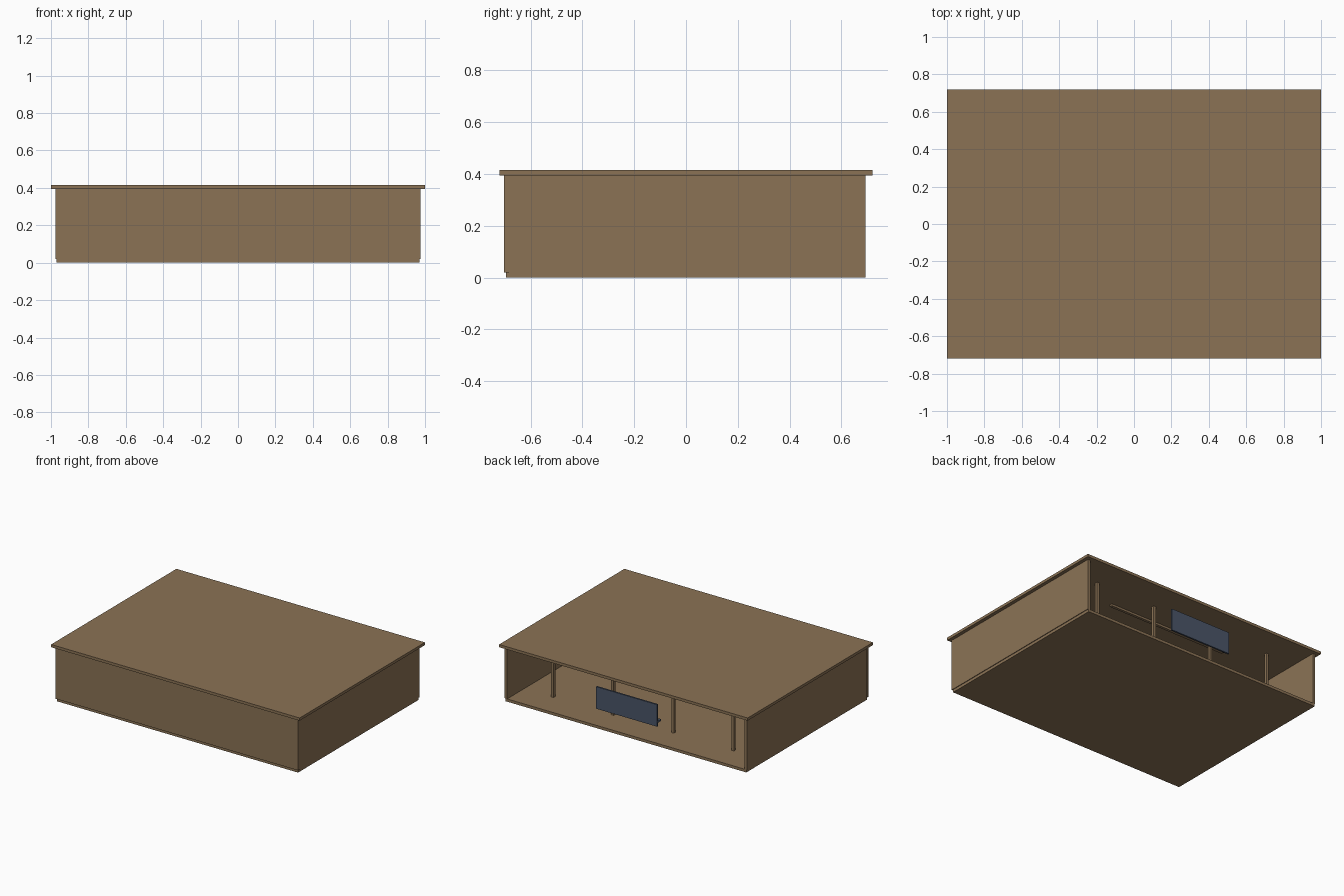
import bpy

cube = bpy.data.objects.get("Cube")
if cube:
    bpy.data.objects.remove(cube, do_unlink=True)


def make_material(name, color):
    mat = bpy.data.materials.new(name)
    mat.use_nodes = True
    mat.diffuse_color = color
    mat.node_tree.nodes["Principled BSDF"].inputs["Base Color"].default_value = color
    return mat


WOOD = make_material("brown wood", (0.258, 0.171, 0.091, 1))
SLATE = make_material("slate blue", (0.069, 0.091, 0.138, 1))


def box(name, xs, ys, zs, mat=WOOD):
    """Axis-aligned box given its extent along each axis."""
    spans = (xs, ys, zs)
    bpy.ops.mesh.primitive_cube_add(size=1, location=[(a + b) / 2 for a, b in spans])
    obj = bpy.context.object
    obj.name = name
    obj.scale = [b - a for a, b in spans]
    bpy.ops.object.transform_apply(location=False, rotation=False, scale=True)
    obj.data.materials.append(mat)
    return obj


FLOOR, CEILING = 0.02, 0.395

# Case: overhanging top, floor, front wall and two sides, open at the back
box("top_board", (-1, 1), (-0.72, 0.72), (CEILING, 0.415))
box("floor_board", (-0.97, 0.97), (-0.695, 0.692), (0, FLOOR))
box("front_wall", (-0.977, 0.977), (-0.703, -0.683), (FLOOR, CEILING))
for side, s in (("left", 1), ("right", -1)):
    xs = sorted((s * 0.955, s * 0.975))
    box(side + "_wall", xs, (-0.683, 0.692), (FLOOR, CEILING))

# Row of four slim posts between floor and top
for i in range(4):
    x = (i - 1.5) * 0.484
    box(f"post_{i + 1}", (x - 0.01, x + 0.01), (0.48, 0.5), (FLOOR, CEILING))

# Rail fixed under the top
box("ceiling_rail", (-0.48, 0.48), (0.325, 0.345), (0.38, CEILING))

# Dark panel in the open back, with a small bracket behind it
box("back_panel", (-0.245, 0.245), (0.67, 0.682), (0.135, 0.295), SLATE)
box("panel_bracket", (-0.245, -0.225), (0.635, 0.67), (0.16, 0.172), SLATE)
